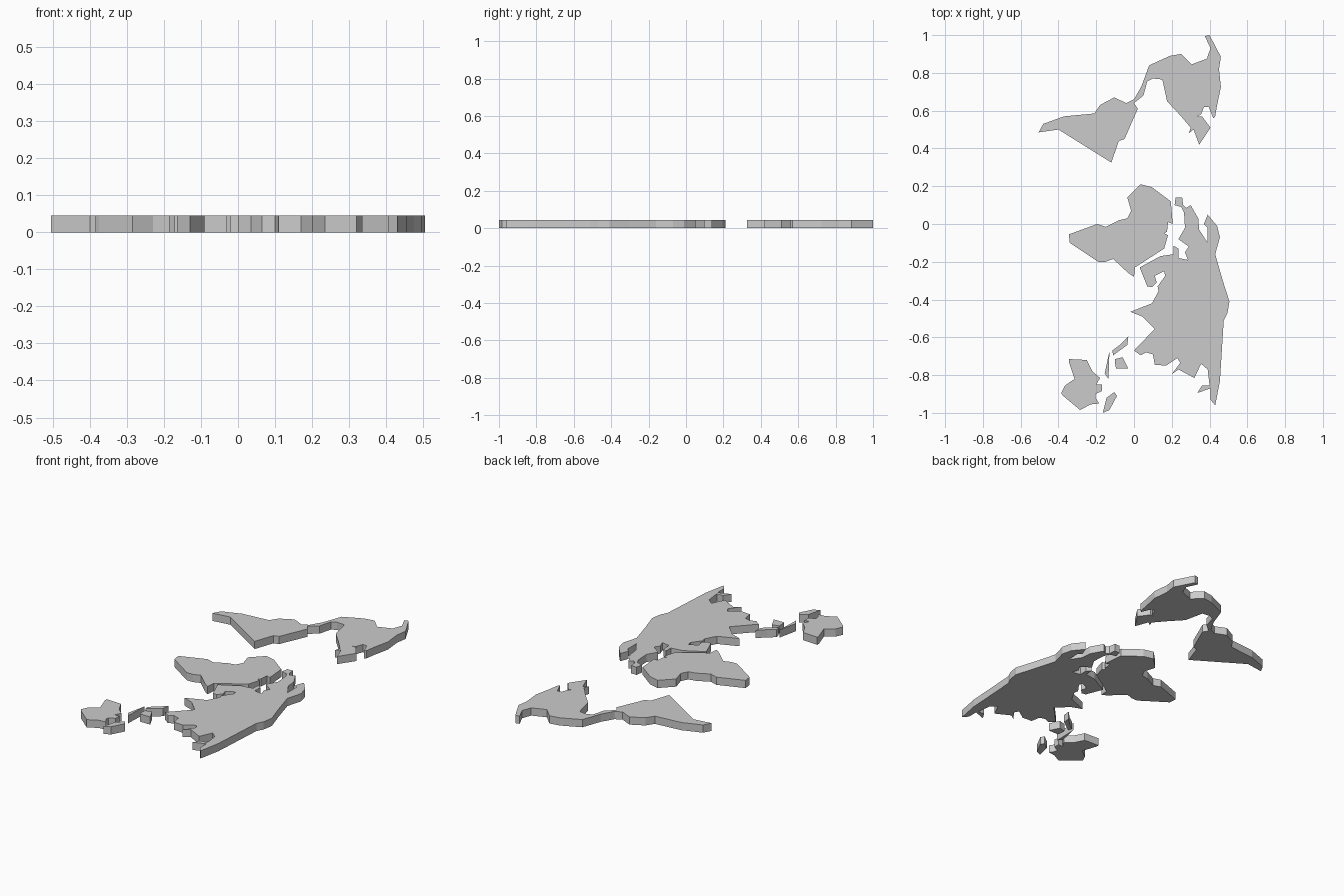
import bpy
import bmesh

THICK = 0.045


def slab(name, outline):
    """Extrude a coastline outline into a flat plate standing on z = 0."""
    bm = bmesh.new()
    base = bm.faces.new([bm.verts.new((x, y, 0)) for x, y in outline])
    top = bmesh.ops.extrude_face_region(bm, geom=[base], use_keep_orig=True)
    for v in top["geom"]:
        if isinstance(v, bmesh.types.BMVert):
            v.co.z = THICK
    bmesh.ops.recalc_face_normals(bm, faces=bm.faces)
    bmesh.ops.triangulate(bm, faces=[f for f in bm.faces if len(f.verts) > 4])
    mesh = bpy.data.meshes.new(name)
    bm.to_mesh(mesh)
    bm.free()
    obj = bpy.data.objects.new(name, mesh)
    bpy.context.collection.objects.link(obj)
    return obj


# American landmass: northern part down to the isthmus, then the southern part
north_coast = [
    (.0, .66), (.04, .73), (.08, .84), (.19, .89), (.25, .90), (.305, .845),
    (.385, .875), (.405, .93), (.375, .995), (.40, 1.0), (.46, .885),
    (.45, .82), (.46, .725), (.44, .63), (.43, .57), (.42, .56), (.395, .62),
    (.37, .62), (.355, .58), (.335, .57), (.36, .57), (.405, .51),
    (.345, .42), (.315, .50), (.29, .48), (.30, .51), (.245, .575),
    (.175, .65), (.15, .765), (.10, .77), (.07, .755), (.05, .68)]
south_coast = [
    (.0, .64), (.02, .61), (-.05, .45), (-.08, .44), (-.12, .325),
    (-.40, .50), (-.505, .485), (-.48, .53), (-.37, .57), (-.21, .585),
    (-.18, .63), (-.105, .67), (-.04, .64)]
slab("americas", north_coast + south_coast)

# African landmass
slab("africa", [
    (.035, .21), (.095, .195), (.195, .12), (.205, .0), (.18, .01),
    (.175, -.04), (.16, -.05), (.18, -.06), (.16, -.13), (.005, -.23),
    (.0, -.28), (-.03, -.26), (-.11, -.185), (-.15, -.2), (-.19, -.2),
    (-.34, -.1), (-.345, -.055), (-.195, .0), (-.15, -.015), (-.08, .02),
    (-.035, .03), (-.015, .07), (-.035, .14)])

# Eurasian landmass: arctic and eastern side, then the southern coast
arctic_coast = [
    (.215, .10), (.22, .14), (.255, .14), (.26, .10), (.275, .085),
    (.30, .10), (.34, .03), (.345, -.03), (.39, -.1), (.39, -.02),
    (.37, .0), (.39, .05), (.44, -.01), (.455, -.07), (.43, -.16),
    (.47, -.30), (.505, -.41), (.495, -.47), (.475, -.51), (.455, -.83),
    (.43, -.96), (.405, -.93), (.405, -.87), (.335, -.895), (.36, -.855),
    (.40, -.855), (.39, -.77), (.355, -.74), (.32, -.815)]
warm_coast = [
    (.235, -.77), (.20, -.795), (.245, -.735), (.23, -.71), (.17, -.75),
    (.11, -.745), (.10, -.69), (.065, -.68), (.035, -.695), (.0, -.67),
    (.11, -.555), (.045, -.49), (-.02, -.465), (.095, -.42), (.13, -.355),
    (.125, -.33), (.165, -.275), (.16, -.25), (.11, -.275), (.12, -.31),
    (.095, -.335), (.07, -.33), (.03, -.23), (.14, -.17), (.21, -.16),
    (.21, -.115), (.235, -.13), (.235, -.18), (.285, -.19), (.27, -.15),
    (.29, -.12), (.235, -.08), (.27, -.02), (.265, .06), (.25, .09)]
slab("eurasia", arctic_coast + warm_coast)

# Australian landmass
slab("australia", [
    (-.345, -.715), (-.25, -.72), (-.22, -.78), (-.18, -.815), (-.2, -.85),
    (-.17, -.85), (-.17, -.885), (-.205, -.9), (-.205, -.92), (-.185, -.95),
    (-.23, -.955), (-.285, -.985), (-.375, -.91), (-.385, -.895),
    (-.365, -.855), (-.315, -.82), (-.345, -.73)])

# Islands
slab("island_south", [
    (-.165, -1.0), (-.145, -.92), (-.105, -.89), (-.09, -.91), (-.13, -.985)])
slab("island_thin", [
    (-.13, -.675), (-.135, -.82), (-.155, -.79), (-.14, -.72)])
slab("island_long", [
    (-.03, -.595), (-.035, -.64), (-.11, -.695), (-.115, -.67), (-.075, -.64)])
slab("island_block", [
    (-.1, -.715), (-.06, -.705), (-.03, -.765), (-.095, -.765), (-.1, -.74)])
